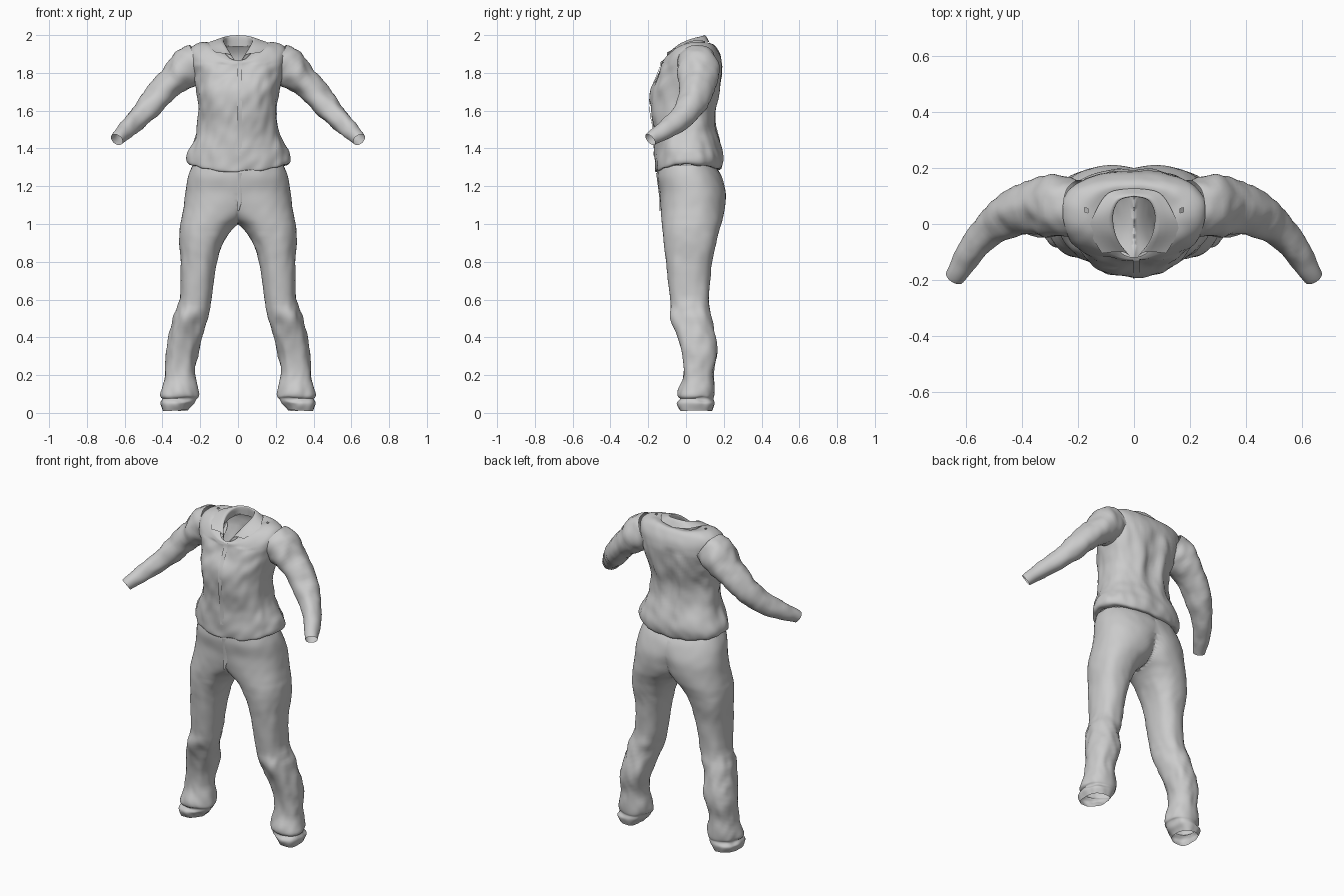
import bpy, bmesh
from math import cos, sin, pi, exp
from mathutils import Vector, noise

if "Cube" in bpy.data.objects:
    bpy.data.objects.remove(bpy.data.objects["Cube"])


def smooth_rows(rows, sub):
    """Catmull-Rom interpolation of parameter rows."""
    out = []
    for i in range(len(rows) - 1):
        p = [rows[max(0, min(len(rows) - 1, i + k))] for k in (-1, 0, 1, 2)]
        for s in range(sub):
            t = s / sub
            out.append([0.5 * (2 * b + (c - a) * t + (2 * a - 5 * b + 4 * c - d) * t * t
                               + (3 * b - a - 3 * c + d) * t ** 3) for a, b, c, d in zip(*p)])
    return out + [list(rows[-1])]


def spow(v, n):
    return (1 if v >= 0 else -1) * abs(v) ** (2 / n)


def grid_mesh(rows, closed=True):
    bm = bmesh.new()
    vs = [[bm.verts.new(p) for p in r] for r in rows]
    n = len(rows[0])
    for a, b in zip(vs, vs[1:]):
        for j in range(n if closed else n - 1):
            k = (j + 1) % n
            bm.faces.new((a[j], a[k], b[k], b[j]))
    return bm


def wrinkle(bm, amp):
    """Push vertices along normals with soft cloth noise; amp is a function of position."""
    bm.normal_update()
    for v, nrm in [(v, v.normal.copy()) for v in bm.verts]:
        c = v.co.copy()
        d = noise.noise(Vector((c.x * 9, c.y * 9, c.z * 7 + c.x * 6)))
        d += 0.6 * noise.noise(Vector((c.x * 20 + 5, c.y * 20, c.z * 16 - c.x * 14)))
        off = nrm * d * amp(c)
        if abs(c.x) < 1e-4:
            off.x = 0
        v.co += off


def finish(bm, name, mirror=False):
    me = bpy.data.meshes.new(name)
    bm.to_mesh(me)
    bm.free()
    for p in me.polygons:
        p.use_smooth = True
    ob = bpy.data.objects.new(name, me)
    bpy.context.collection.objects.link(ob)
    if mirror:
        m = ob.modifiers.new("mirror", 'MIRROR')
        m.merge_threshold = 0.001
    return ob


# Shirt body: z, half width, front y, back y, side y, front drop, back drop
TORSO = [
    (1.315, .238, -.150, .155, .02, -.035, -.02),
    (1.325, .268, -.163, .185, .02, -.045, -.03),
    (1.36, .270, -.165, .197, .02, -.03, -.01),
    (1.42, .246, -.165, .185, .01, 0, 0),
    (1.50, .215, -.170, .160, .01, 0, 0),
    (1.60, .208, -.187, .155, .01, 0, 0),
    (1.70, .220, -.185, .172, .02, 0, 0),
    (1.80, .240, -.157, .190, .04, -.03, 0),
    (1.88, .262, -.141, .187, .05, -.07, 0),
    (1.935, .250, -.132, .165, .05, -.10, -.005),
    (1.962, .190, -.128, .143, .045, -.105, -.01),
    (1.952, .130, -.124, .120, .03, -.09, 0),
    (1.930, .085, -.118, .102, .01, -.065, .02)]


def torso_point(r, a):
    z, w, yf, yb, ym, df, db = r
    c, s = spow(cos(a), 2.25), spow(sin(a), 2.25)
    y = ym + s * ((yb - ym) if s > 0 else (ym - yf))
    if s > 0:                                # long folds down the back
        y += .010 * s * cos(c * w * 42 + pi) * exp(-((z - 1.6) / .17) ** 2)
    return Vector((c * w, y, z + (df if s < 0 else db) * s * s))


rows = smooth_rows(TORSO, 5)
bm = grid_mesh([[torso_point(r, 2 * pi * j / 96) for j in range(96)] for r in rows])
wrinkle(bm, lambda c: .011 if c.z < 1.85 else .004)
# Armholes, hidden inside the sleeve heads
axis = Vector((.72, 0, -.45)).normalized()
hole = []
for f in bm.faces:
    c = f.calc_center_median()
    d = Vector((abs(c.x) - .2, c.y - .06, c.z - 1.865))
    if abs(c.x) > .17 and (d - axis * d.dot(axis)).length < .07:
        hole.append(f)
bmesh.ops.delete(bm, geom=hole, context='FACES')
finish(bm, "shirt_body")

# Front button strip, laid just over the shirt front
strip = []
for r in rows[12:-3]:
    line = []
    for k in range(5):
        p = torso_point(r, -pi / 2 + .0)
        line.append(Vector((-.004 + .006 * k, p.y - .006 + .0006 * k, p.z)))
    strip.append(line)
finish(grid_mesh(strip, closed=False), "button_strip")

# Sleeve: centre x, y, z, radius up, radius sideways
SLEEVE = [
    (.205, .060, 1.862, .098, .105),
    (.270, .064, 1.822, .106, .108),
    (.350, .062, 1.752, .079, .098),
    (.430, .042, 1.662, .070, .084),
    (.515, -.015, 1.572, .058, .066),
    (.590, -.105, 1.500, .047, .050),
    (.628, -.172, 1.460, .037, .040),
    (.640, -.190, 1.446, .034, .036)]
srows = smooth_rows(SLEEVE, 6)
rings = []
for i, r in enumerate(srows):
    a, b = srows[max(0, i - 1)], srows[min(len(srows) - 1, i + 1)]
    t = (Vector(b[:3]) - Vector(a[:3])).normalized()
    u = Vector((.7, 0, .7))
    u = (u - t * u.dot(t)).normalized()
    v = u.cross(t)
    rings.append([Vector(r[:3]) + u * r[3] * cos(2 * pi * j / 40) + v * r[4] * sin(2 * pi * j / 40)
                  for j in range(40)])
bm = grid_mesh(rings)
wrinkle(bm, lambda c: .012 if c.x < .58 else .005)
bmesh.ops.recalc_face_normals(bm, faces=bm.faces)
finish(bm, "sleeve", mirror=True)

# Collar: stand rises from the neck, folds over and falls to two points
BASE = [(0, .102, 1.94), (.06, .085, 1.935), (.085, .02, 1.92), (.065, -.06, 1.90), (.002, -.127, 1.835)]
FOLD = [(0, .100, 2.0), (.055, .085, 1.995), (.078, .03, 1.98), (.070, -.04, 1.95), (.040, -.10, 1.895)]
FALL = [(0, .128, 1.955), (.09, .112, 1.965), (.140, .04, 1.968), (.158, -.025, 1.945), (.115, -.105, 1.905)]
edges = [smooth_rows(e, 5) for e in (BASE, FOLD, FALL)]
across = [smooth_rows(list(zip(*[iter(sum(col, []))] * 3)), 4) for col in zip(*edges)]
finish(grid_mesh(across, closed=False), "collar", mirror=True)

# Trousers: z, inner x, outer x, front y, back y
LEG = [
    (.012, .262, .402, -.030, .138),
    (.050, .238, .412, -.045, .150),
    (.075, .222, .398, -.030, .140),
    (.100, .210, .410, -.040, .146),
    (.200, .232, .392, -.022, .150),
    (.350, .205, .372, -.032, .168),
    (.500, .165, .342, -.078, .135),
    (.600, .140, .306, -.086, .120),
    (.800, .110, .303, -.105, .140),
    (.900, .075, .310, -.115, .160),
    (.980, .022, .308, -.125, .180),
    (1.03, -.050, .300, -.130, .195),
    (1.10, -.150, .288, -.135, .208),
    (1.17, -.220, .278, -.140, .212),
    (1.25, -.258, .264, -.155, .190),
    (1.31, -.240, .242, -.148, .155)]
rings = []
for z, xi, xo, yf, yb in smooth_rows(LEG, 6):
    ring = []
    for j in range(72):
        a = 2 * pi * j / 72
        c, s = spow(cos(a), 2.3), spow(sin(a), 2.3)
        x = max(0, (xi + xo) / 2 + c * (xo - xi) / 2)
        y = (yf + yb) / 2 + s * (yb - yf) / 2
        if s > 0:                            # seat cleft
            y -= .02 * exp(-(x / .035) ** 2) * exp(-((z - 1.1) / .1) ** 2)
        ring.append(Vector((x, y, z)))
    rings.append(ring)
bm = grid_mesh(rings)
# Open the two halves into each other above the crotch
inner = [f for f in bm.faces if all(v.co.x < 1e-5 for v in f.verts)]
bmesh.ops.delete(bm, geom=inner, context='FACES')
wrinkle(bm, lambda c: .003 if c.z > .95 else (.012 if c.z < .6 else .006))
for v in bm.verts:
    v.co.z = max(v.co.z, 0)
    v.co.x = max(v.co.x, 0)
finish(bm, "trousers", mirror=True)

# Fly flap on the trouser front
fly = []
for i in range(9):
    z = 1.07 + .025 * i
    w = .022 * min(1, .25 + i / 3)
    y = -.137 - max(0, z - 1.14) * .13
    fly.append([(-.002, y - .003, z), (w / 2, y - .004, z), (w, y + .001, z)])
finish(grid_mesh(fly, closed=False), "fly_flap")
